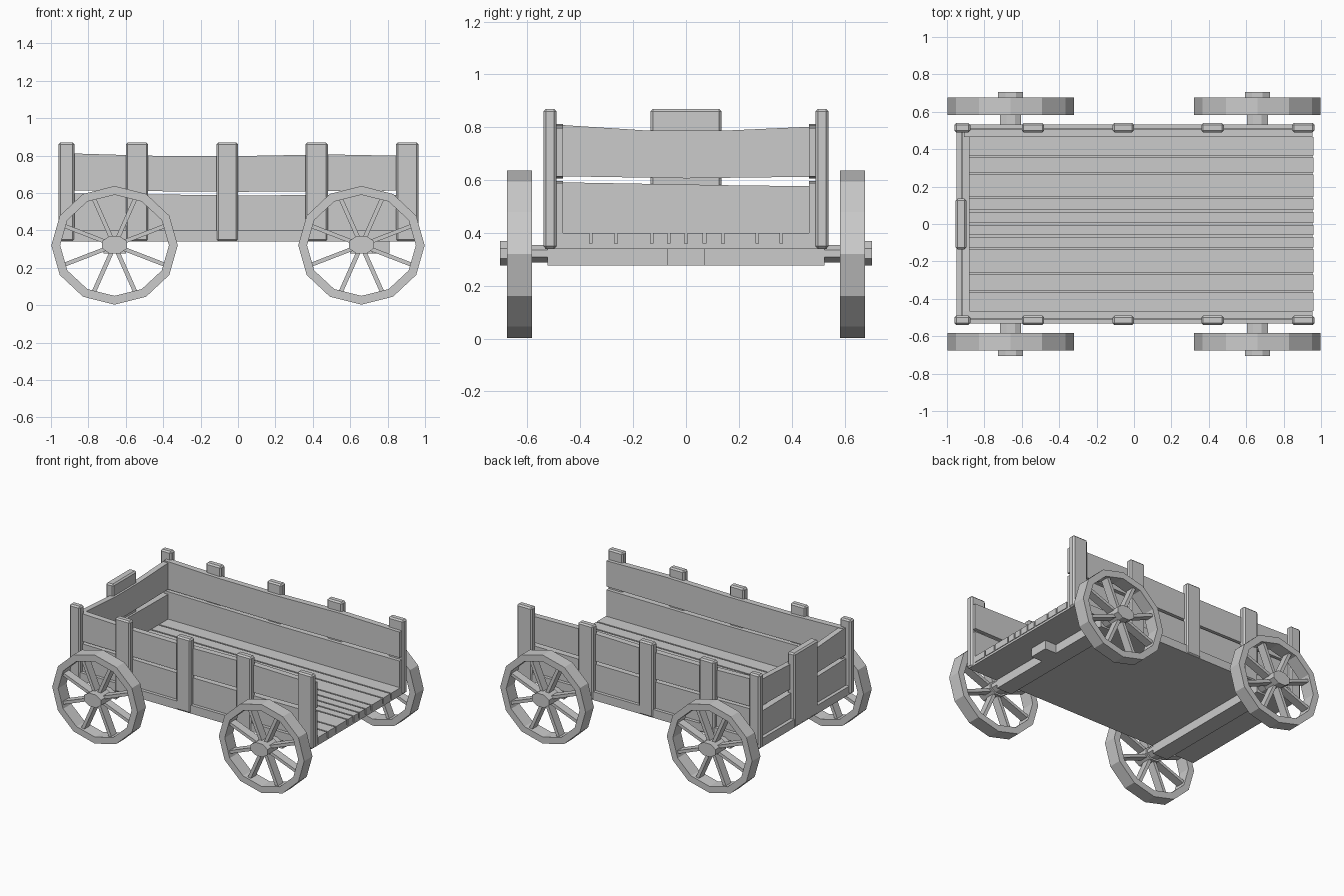
import bpy, bmesh, math
from mathutils import Matrix

if "Cube" in bpy.data.objects:
    bpy.data.objects.remove(bpy.data.objects["Cube"])


def finish(name, bm, bevel=0):
    bmesh.ops.recalc_face_normals(bm, faces=bm.faces)
    me = bpy.data.meshes.new(name)
    bm.to_mesh(me)
    bm.free()
    ob = bpy.data.objects.new(name, me)
    bpy.context.collection.objects.link(ob)
    if bevel:
        m = ob.modifiers.new("Bevel", 'BEVEL')
        m.width = bevel
        m.segments = 1
    return ob


def box(name, x0, x1, y0, y1, z0, z1, bevel=0):
    bm = bmesh.new()
    bmesh.ops.create_cube(bm, size=1)
    for v in bm.verts:
        v.co.x = x1 if v.co.x > 0 else x0
        v.co.y = y1 if v.co.y > 0 else y0
        v.co.z = z1 if v.co.z > 0 else z0
    return finish(name, bm, bevel)


def board(name, outline, axis, a, b):
    """Extrude a (u, z) outline through thickness a..b along axis 'x' or 'y'."""
    bm = bmesh.new()
    rings = []
    for t in (a, b):
        rings.append([bm.verts.new((u, t, z) if axis == 'y' else (t, u, z)) for u, z in outline])
    n = len(outline)
    bm.faces.new(rings[0])
    bm.faces.new(rings[1][::-1])
    for i in range(n):
        j = (i + 1) % n
        bm.faces.new((rings[0][i], rings[0][j], rings[1][j], rings[1][i]))
    return finish(name, bm)


def ellipse(cx, cz, rx, rz, n, start=0):
    return [(cx + rx * math.cos(start + 2 * math.pi * i / n),
             cz + rz * math.sin(start + 2 * math.pi * i / n)) for i in range(n)]


# Floor: base plate, planks with narrow gaps
box("floor_base", -0.95, 0.955, -0.53, 0.53, 0.34, 0.36)
cuts = [-0.47, -0.36, -0.265, -0.13, -0.065, 0, 0.07, 0.14, 0.27, 0.36, 0.47]
for i, (a, b) in enumerate(zip(cuts, cuts[1:])):
    box(f"floor_plank_{i}", -0.9, 0.96, a + 0.005, b - 0.005, 0.355, 0.4)

# Side walls: sill, two planks and five stakes on each side
stakes = [(-0.96, -0.875), (-0.60, -0.48), (-0.115, 0.0), (0.36, 0.48), (0.845, 0.965)]
lower = [(-0.91, 0.36), (0.955, 0.36), (0.955, 0.59), (0, 0.587), (-0.91, 0.597)]
upper = [(-0.91, 0.613), (0, 0.606), (0.955, 0.613), (0.955, 0.797),
         (0.48, 0.806), (0, 0.797), (-0.48, 0.799), (-0.91, 0.812)]
for side, s in (("front", -1), ("back", 1)):
    def span(a, b):
        return sorted((s * a, s * b))
    box(f"{side}_sill", -0.95, 0.955, *span(0.47, 0.533), 0.34, 0.4)
    board(f"{side}_lower_plank", lower, 'y', *span(0.465, 0.51))
    board(f"{side}_upper_plank", upper, 'y', *span(0.465, 0.508))
    for i, (a, b) in enumerate(stakes):
        box(f"{side}_stake_{i}", a, b, *span(0.49, 0.54), 0.34, 0.87, 0.01)

# Closed end wall with wide centre stake
box("end_sill", -0.95, -0.89, -0.5, 0.5, 0.34, 0.4)
board("end_lower_plank", [(-0.49, 0.36), (0.49, 0.36), (0.49, 0.577), (0.2, 0.58), (-0.49, 0.592)],
      'x', -0.925, -0.88)
board("end_upper_plank", [(-0.49, 0.615), (0, 0.607), (0.49, 0.613), (0.49, 0.803),
                          (0.135, 0.787), (-0.135, 0.787), (-0.49, 0.81)], 'x', -0.92, -0.88)
box("end_stake", -0.955, -0.895, -0.135, 0.135, 0.34, 0.87, 0.01)

# Running gear: axles and hitch block
for name, x in (("rear", -0.66), ("lead", 0.66)):
    box(f"{name}_axle_beam", x - 0.06, x + 0.06, -0.525, 0.525, 0.277, 0.345)
    board(f"{name}_axle", ellipse(x, 0.322, 0.06, 0.036, 8, math.pi / 8), 'y', -0.62, 0.62)
box("hitch_block", 0.7, 0.81, -0.07, 0.07, 0.277, 0.345)

# Wheels: faceted rim, eight flat spokes, hub
RX, RZ, CZ, N = 0.338, 0.317, 0.32, 12


def wheel(name, x, s):
    bm = bmesh.new()
    y0, y1 = s * 0.583, s * 0.677
    loops = [[bm.verts.new((u, y, z)) for u, z in ellipse(x, CZ, RX - d, RZ - d, N)]
             for d, y in ((0, y0), (0, y1), (0.047, y1), (0.047, y0))]
    for k in range(4):
        p, q = loops[k], loops[(k + 1) % 4]
        for i in range(N):
            j = (i + 1) % N
            bm.faces.new((p[i], p[j], q[j], q[i]))
    finish(f"{name}_rim", bm)
    bm = bmesh.new()
    for i in range(8):
        rot = Matrix.Rotation(math.pi / 8 + i * math.pi / 4, 4, 'Y')
        m = (Matrix.Translation((x, s * 0.63, CZ)) @ Matrix.Diagonal((1.05, 1, 0.98, 1)) @ rot
             @ Matrix.Translation((0.155, 0, 0)) @ Matrix.Diagonal((0.25, 0.06, 0.022, 1)))
        bmesh.ops.create_cube(bm, size=1, matrix=m)
    finish(f"{name}_spokes", bm)
    board(f"{name}_hub", ellipse(x, CZ + 0.003, 0.073, 0.05, 8, math.pi / 8), 'y', s * 0.585, s * 0.705)


for name, x in (("rear", -0.66), ("lead", 0.66)):
    for side, s in (("front", -1), ("back", 1)):
        wheel(f"{name}_{side}_wheel", x, s)
